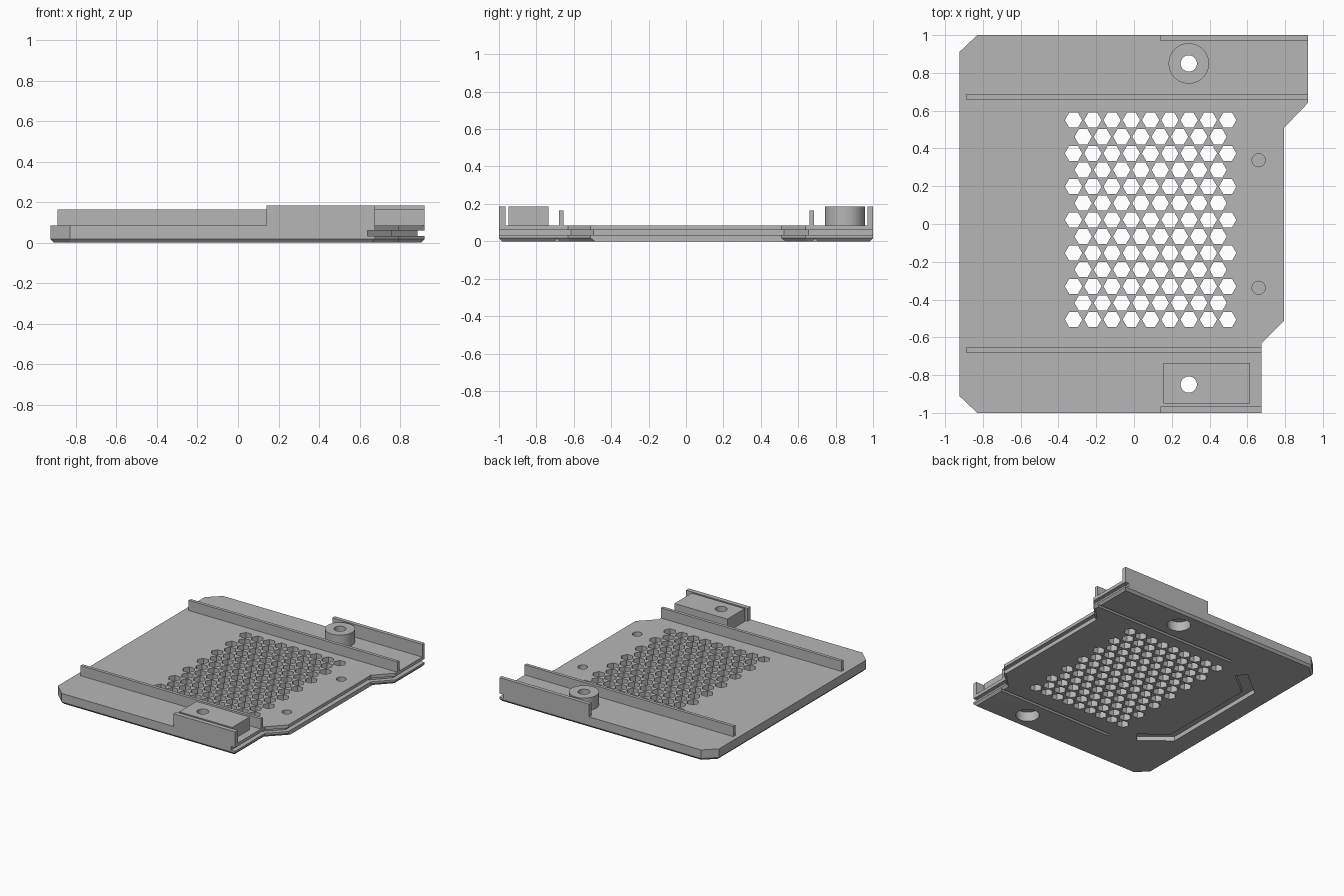
import bpy, bmesh, math
from mathutils import Matrix, Vector

cube = bpy.data.objects.get("Cube")
if cube:
    bpy.data.objects.remove(cube, do_unlink=True)

grey = bpy.data.materials.new("plain grey")
grey.use_nodes = True
COLOR = (0.47, 0.47, 0.47, 1)
grey.diffuse_color = COLOR
grey.node_tree.nodes["Principled BSDF"].inputs["Base Color"].default_value = COLOR


def finish(name, bm):
    bmesh.ops.recalc_face_normals(bm, faces=bm.faces)
    mesh = bpy.data.meshes.new(name)
    bm.to_mesh(mesh)
    bm.free()
    mesh.materials.append(grey)
    ob = bpy.data.objects.new(name, mesh)
    bpy.context.collection.objects.link(ob)
    return ob


def loft(bm, layers):
    """Stack of (outline, z) layers joined into a closed solid."""
    rings = [[bm.verts.new((x, y, z)) for x, y in pts] for pts, z in layers]
    n = len(rings[0])
    for a, b in zip(rings, rings[1:]):
        for i in range(n):
            j = (i + 1) % n
            corners = [a[i], a[j], b[j], b[i]]
            if (a[i].co - b[i].co).length > 1e-6 or (a[j].co - b[j].co).length > 1e-6:
                seen = [v for k, v in enumerate(corners) if v not in corners[:k]]
                bm.faces.new(seen)
    bm.faces.new(rings[0][::-1])
    bm.faces.new(rings[-1])
    bmesh.ops.remove_doubles(bm, verts=bm.verts, dist=1e-5)


def box(bm, x0, x1, y0, y1, z0, z1):
    outline = [(x0, y0), (x1, y0), (x1, y1), (x0, y1)]
    loft(bm, [(outline, z0), (outline, z1)])


def cylinder(bm, x, y, r, z0, z1, sides=48, turn=0.0):
    place = Matrix.Translation((x, y, (z0 + z1) / 2)) @ Matrix.Rotation(turn, 4, 'Z')
    bmesh.ops.create_cone(bm, cap_ends=True, segments=sides, radius1=r, radius2=r,
                          depth=z1 - z0, matrix=place)


def inset(outline, dists):
    """Move each edge of a counter-clockwise outline inwards by its own distance."""
    pts = [Vector(p) for p in outline]
    n = len(pts)
    lines = []
    for i in range(n):
        d = (pts[(i + 1) % n] - pts[i]).normalized()
        lines.append((pts[i] + Vector((-d.y, d.x)) * dists[i], d))
    result = []
    for i in range(n):
        (p, d), (q, e) = lines[i - 1], lines[i]
        t = (q - p).cross(e) / d.cross(e)
        result.append(tuple(p + d * t))
    return result


def cut(ob, cutter):
    mod = ob.modifiers.new("cut", 'BOOLEAN')
    mod.operation, mod.solver, mod.object = 'DIFFERENCE', 'EXACT', cutter
    bpy.context.view_layer.objects.active = ob
    bpy.ops.object.modifier_apply(modifier=mod.name)


TOP, TALL = 0.085, 0.185
SCREW_X, SCREW_Y = 0.29, 0.85

# Plate with chamfered underside and a groove along its stepped right edge
outline = [(-0.83, -1), (0.675, -1), (0.675, -0.63), (0.795, -0.51), (0.795, 0.51),
           (0.92, 0.64), (0.92, 1), (-0.83, 1), (-0.925, 0.91), (-0.925, -0.91)]
right_edges = range(1, 6)
chamfer = inset(outline, [0 if i == 3 else 0.016 for i in range(10)])
groove = inset(outline, [0.035 if i in right_edges else 0 for i in range(10)])
bm = bmesh.new()
loft(bm, [(chamfer, 0), (outline, 0.018), (outline, 0.033), (groove, 0.033),
          (groove, 0.06), (outline, 0.06), (outline, TOP)])
plate = finish("base_plate", bm)

# Honeycomb vents, blind peg holes and underside channels
bm = bmesh.new()
for row in range(13):
    odd = row % 2
    for col in range(9 - odd):
        cylinder(bm, -0.32 + 0.102 * (col + odd / 2), 0.55 - 0.088 * row,
                 0.046, -0.1, 0.2, 6, math.pi / 6)
for side in (-1, 1):
    cylinder(bm, 0.66, 0.338 * side, 0.035, 0.045, 0.2, 32)
    bmesh.ops.create_cone(
        bm, cap_ends=True, segments=4, radius1=0.013, radius2=0.013, depth=1.4,
        matrix=Matrix.Translation((0.36, 0.69 * side, 0)) @ Matrix.Rotation(math.pi / 2, 4, 'Y'))
half = [(-0.68, 0.40), (-0.49, 0.55), (-0.55, 0.62), (-0.76, 0.45)]
channel = [half[3], (half[3][0], -half[3][1])] + [(x, -y) for x, y in half[2::-1]] + half[:3]
loft(bm, [(channel, -0.1), (channel, 0.035)])
vents = finish("vent_cutter", bm)

# Screw holes with wide recesses from below
bm = bmesh.new()
for side in (-1, 1):
    cylinder(bm, SCREW_X, SCREW_Y * side, 0.085, -0.1, 0.075)
recess = finish("recess_cutter", bm)
bm = bmesh.new()
for side in (-1, 1):
    cylinder(bm, SCREW_X, SCREW_Y * side, 0.043, -0.2, 0.4)
screws = finish("screw_cutter", bm)

# Screw boss at the back, screw block at the front
bm = bmesh.new()
cylinder(bm, SCREW_X, SCREW_Y, 0.107, TOP, TALL, 64)
boss = finish("back_screw_boss", bm)
bm = bmesh.new()
box(bm, 0.155, 0.615, -0.95, -0.735, TOP, TALL)
block = finish("front_screw_block", bm)

for ob, cutters in ((plate, (vents, recess, screws)), (boss, (screws,)), (block, (screws,))):
    for cutter in cutters:
        cut(ob, cutter)
for cutter in (vents, recess, screws):
    bpy.data.objects.remove(cutter, do_unlink=True)

# Long ribs and short edge walls
for name, x0, x1, y0, y1, z1 in (
        ("back_rib", -0.89, 0.92, 0.66, 0.685, 0.165),
        ("front_rib", -0.89, 0.675, -0.68, -0.655, 0.165),
        ("back_wall", 0.14, 0.92, 0.97, 1, TALL),
        ("front_wall", 0.14, 0.675, -1, -0.965, TALL)):
    bm = bmesh.new()
    box(bm, x0, x1, y0, y1, TOP, z1)
    finish(name, bm)

# Smooth round surfaces, keep hard edges
for ob in (plate, boss, block):
    bpy.ops.object.select_all(action='DESELECT')
    ob.select_set(True)
    bpy.context.view_layer.objects.active = ob
    bpy.ops.object.shade_smooth_by_angle(angle=math.radians(25))
